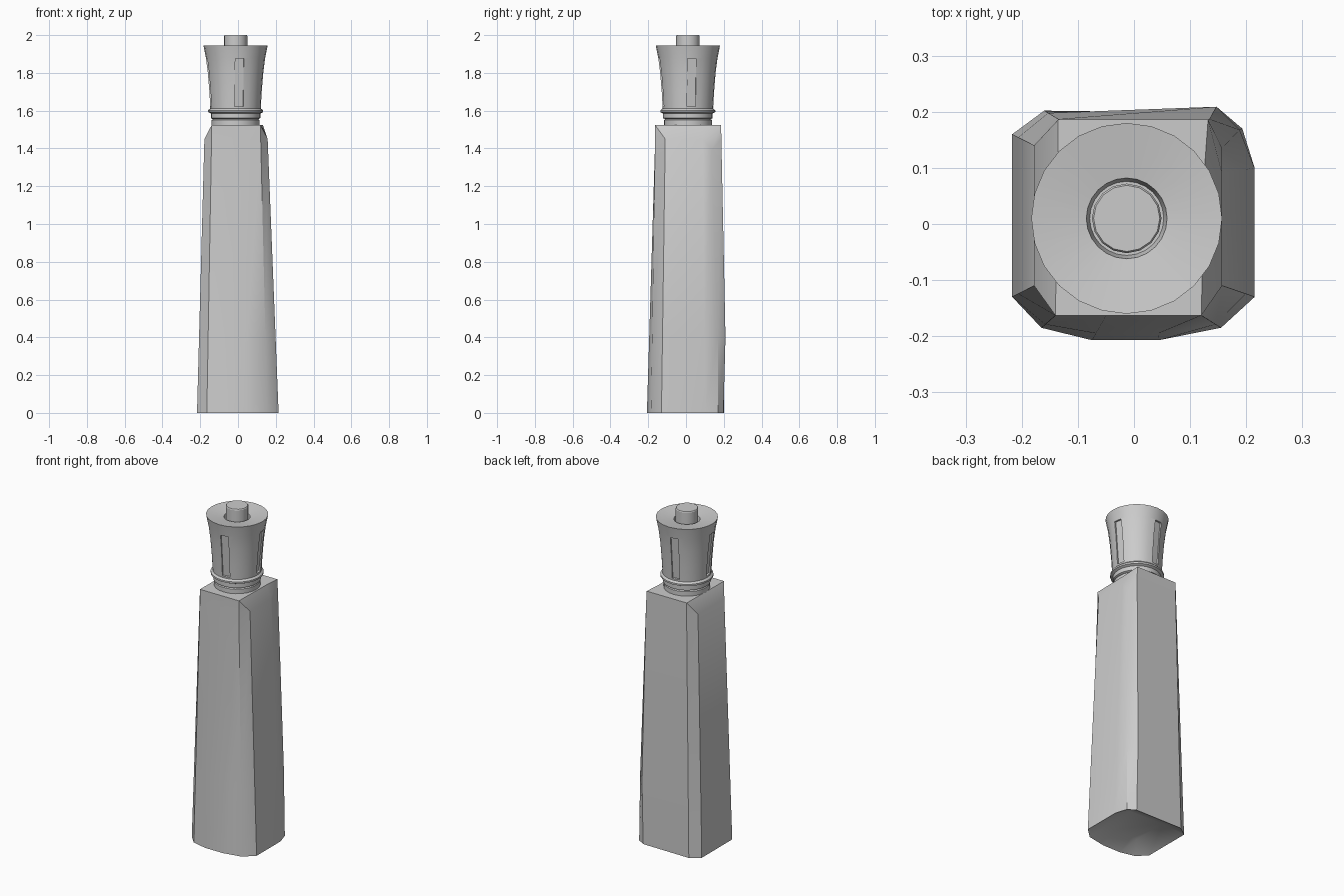
import bpy, bmesh
from math import cos, sin, pi, radians
from mathutils import Matrix

if "Cube" in bpy.data.objects:
    bpy.data.objects.remove(bpy.data.objects["Cube"])

CX, CY = -0.013, 0.01   # axis of the turned head


def finish(bm, name, angle=30):
    bmesh.ops.remove_doubles(bm, verts=bm.verts, dist=0.0005)
    bmesh.ops.recalc_face_normals(bm, faces=bm.faces)
    mesh = bpy.data.meshes.new(name)
    bm.to_mesh(mesh)
    bm.free()
    ob = bpy.data.objects.new(name, mesh)
    bpy.context.collection.objects.link(ob)
    shade(ob, angle)
    return ob


def shade(ob, angle=30):
    bpy.ops.object.select_all(action='DESELECT')
    bpy.context.view_layer.objects.active = ob
    ob.select_set(True)
    bpy.ops.object.shade_smooth_by_angle(angle=radians(angle))


def loft(rings, name, angle=30):
    bm = bmesh.new()
    loops = [[bm.verts.new(p) for p in ring] for ring in rings]
    n = len(loops[0])
    for a, b in zip(loops, loops[1:]):
        for i in range(n):
            j = (i + 1) % n
            bm.faces.new((a[i], a[j], b[j], b[i]))
    bm.faces.new(loops[0][::-1])
    bm.faces.new(loops[-1])
    return finish(bm, name, angle)


def lathe(profile, n, name):
    rings = [[(CX + r * cos(2 * pi * i / n), CY + r * sin(2 * pi * i / n), z)
              for i in range(n)] for r, z in profile]
    return loft(rings, name)


# tapered body: foot ring, shoulder ring and top ring share one point order
foot = [(-.165, -.185), (-.075, -.207), (.045, -.207), (.155, -.185), (.215, -.13),
        (.215, .1), (.193, .17), (.147, .198), (-.16, .202), (-.217, .16), (-.217, -.13)]
shoulder = [(-.14, -.163), (-.05, -.163), (.04, -.163), (.12, -.163), (.157, -.11),
            (.157, .09), (.157, .135), (.135, .187), (-.135, .187), (-.178, .14), (-.178, -.11)]
top = [(-.14, -.163), (-.05, -.163), (.04, -.163), (.12, -.163), (.12, -.163),
       (.125, .09), (.132, .186), (.132, .186), (-.135, .186), (-.135, .186), (-.14, -.163)]
t = 0.4 / 1.45
mid = [(a[0] + (b[0] - a[0]) * t, a[1] + (b[1] - a[1]) * t) for a, b in zip(foot, shoulder)]
mid[6], mid[7] = (.188, .168), (.147, .209)   # slightly swollen rear corner
recess = [(max(-.11, min(.11, x)), max(-.11, min(.11, y))) for x, y in foot]

shoulder_z = [1.45] * 6 + [1.39] + [1.45] * 4
loft([[(x, y, .05) for x, y in recess],
      [(x, y, 0) for x, y in foot],
      [(x, y, .4) for x, y in mid],
      [(x, y, z) for (x, y), z in zip(shoulder, shoulder_z)],
      [(x, y, 1.523) for x, y in top]], "body", 35)

# neck and flared head with a dished top
head = lathe([(.127, 1.50), (.127, 1.55), (.120, 1.555), (.131, 1.56), (.131, 1.585),
              (.145, 1.592), (.145, 1.602), (.134, 1.612), (.139, 1.70), (.147, 1.80),
              (.157, 1.88), (.170, 1.945), (.072, 1.93), (.066, 1.90)], 24, "head")

# four shallow slots cut into the head
bm = bmesh.new()
for k in range(4):
    m = (Matrix.Translation((CX, CY, 1.748)) @ Matrix.Rotation(radians(8 + 90 * k), 4, 'Z')
         @ Matrix.Translation((.158, 0, 0)) @ Matrix.Rotation(radians(5), 4, 'Y')
         @ Matrix.Diagonal((.05, .046, .255, 1)))
    bmesh.ops.create_cube(bm, size=1, matrix=m)
cutter = finish(bm, "slot_cutter")
cutter.hide_render = True
mod = head.modifiers.new("slots", 'BOOLEAN')
mod.operation, mod.object, mod.solver = 'DIFFERENCE', cutter, 'EXACT'
bpy.ops.object.select_all(action='DESELECT')
bpy.context.view_layer.objects.active = head
head.select_set(True)
bpy.ops.object.modifier_apply(modifier=mod.name)
bpy.data.objects.remove(cutter)
shade(head)

# push button
lathe([(.062, 1.89), (.062, 1.995), (.059, 2.0)], 16, "button")
